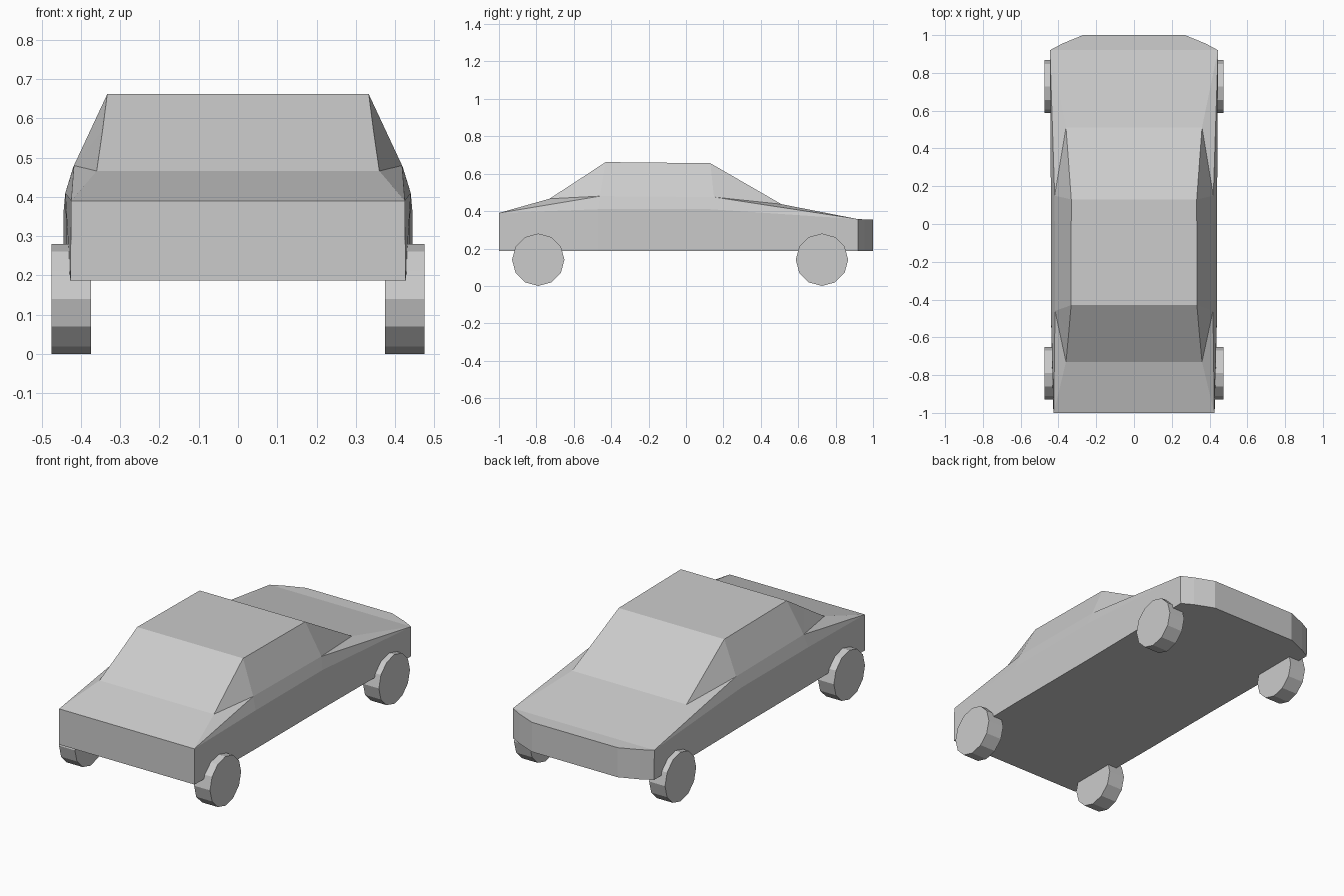
import bpy, bmesh
from math import pi
from mathutils import Matrix

if "Cube" in bpy.data.objects:
    bpy.data.objects.remove(bpy.data.objects["Cube"])

# Named control points on one side of the body
P = {
    'R0': (.427, -1, .187), 'R1': (.425, -1, .39), 'T': (.36, -.73, .466),
    'U': (.345, -.57, .57), 'A2': (.333, -.43, .662), 'A': (.332, .13, .656),
    'D': (.36, .51, .437), 'E': (.445, .92, .357), 'N1': (.38, .955, .356),
    'N2': (.27, 1, .355), 'N20': (.27, 1, .187), 'N10': (.38, .955, .187),
    'E0': (.443, .92, .187), 'C0': (.435, .13, .187), 'C20': (.435, -.47, .187),
    'B2': (.418, -.46, .48), 'C2': (.44, -.47, .41),
    'B': (.42, .15, .475), 'C': (.44, .13, .41),
}
# Loop around the body whose neighbours are bridged from side to side
LOOP = 'R0 R1 T U A2 A D E N1 N2 N20 N10 E0 C0 C20'.split()
# Faces that make up each flank
FLANK = ['T U B2', 'U A2 B2', 'R1 T B2', 'R1 B2 C2', 'A2 A B B2', 'B2 B C C2',
         'A D B', 'D E B', 'B E C', 'R0 R1 C2 C20', 'C20 C2 C C0', 'C0 C E E0',
         'E0 E N1 N10', 'N10 N1 N2 N20']


def finish(name, bm):
    bmesh.ops.recalc_face_normals(bm, faces=bm.faces)
    me = bpy.data.meshes.new(name)
    bm.to_mesh(me)
    bm.free()
    ob = bpy.data.objects.new(name, me)
    bpy.context.collection.objects.link(ob)
    return ob


# Car body shell
bm = bmesh.new()
right = {k: bm.verts.new(p) for k, p in P.items()}
left = {k: bm.verts.new((-p[0], p[1], p[2])) for k, p in P.items()}
for side in (right, left):
    for face in FLANK:
        bm.faces.new([side[k] for k in face.split()])
for a, b in zip(LOOP, LOOP[1:] + LOOP[:1]):
    bm.faces.new((right[a], right[b], left[b], left[a]))
finish('car_body', bm)

# Four twelve-sided wheels
for end, y in (('front', -.79), ('back', .727)):
    for side, x in (('right', .425), ('left', -.425)):
        bm = bmesh.new()
        bmesh.ops.create_cone(bm, cap_ends=True, segments=12, radius1=.14,
                              radius2=.14, depth=.1,
                              matrix=Matrix.Rotation(pi / 2, 4, 'Y'))
        finish(f'{end}_{side}_wheel', bm).location = (x, y, .14)
